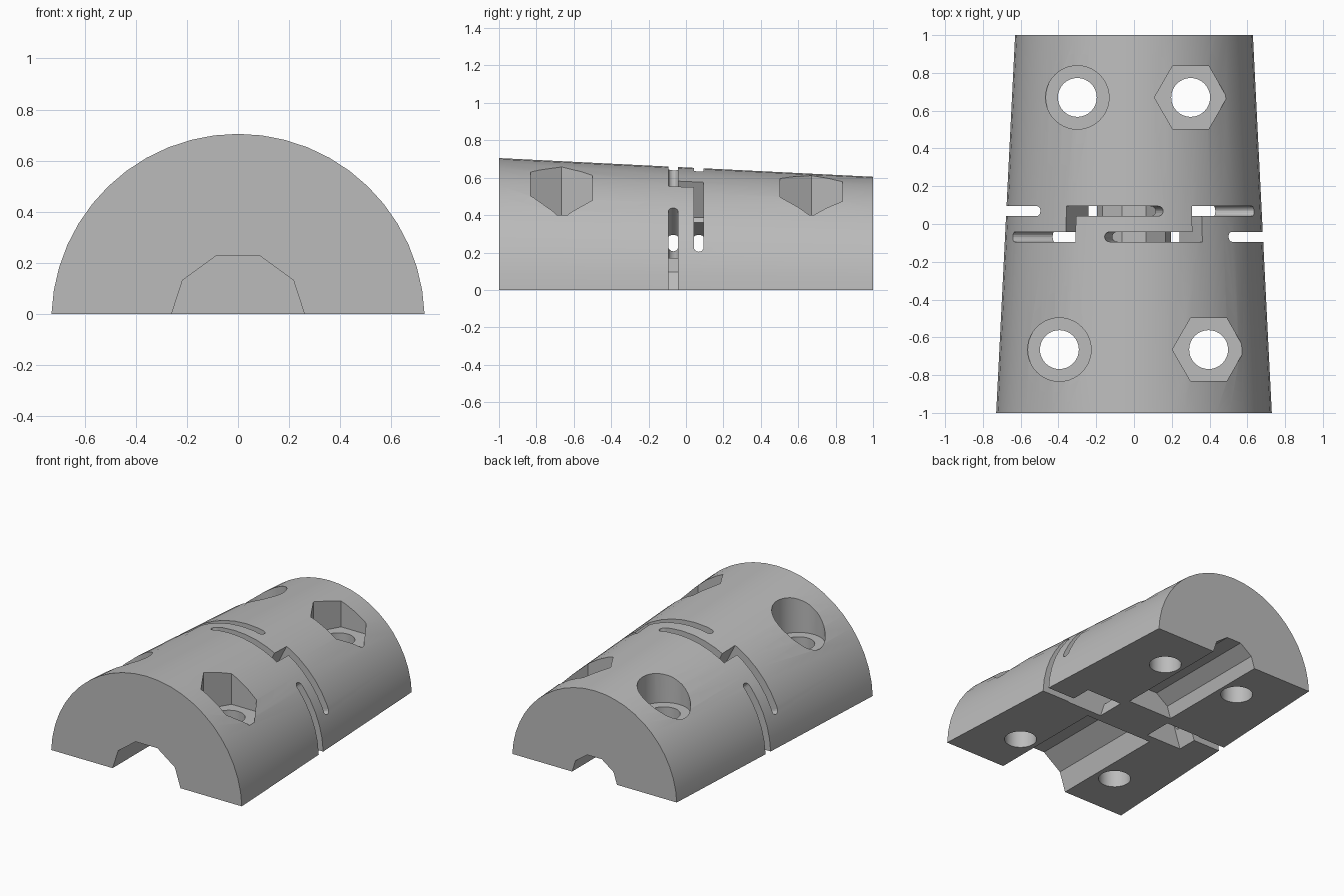
import bpy
import bmesh
from math import sin, cos, asin, pi, radians
from mathutils import Vector

AXIS_Z = -0.025        # height of the cone axis
SLOT_Y, SLOT_W = 0.068, 0.052

if "Cube" in bpy.data.objects:
    bpy.data.objects.remove(bpy.data.objects["Cube"])

grey = bpy.data.materials.new("plain grey")
grey.use_nodes = True
GREY = (0.5, 0.5, 0.5, 1)
grey.diffuse_color = GREY
grey.node_tree.nodes["Principled BSDF"].inputs["Base Color"].default_value = GREY


def loft(name, start, end):
    """Closed solid between two loops with the same number of points."""
    bm = bmesh.new()
    a = [bm.verts.new(p) for p in start]
    b = [bm.verts.new(p) for p in end]
    n = len(a)
    bm.faces.new(a)
    bm.faces.new(b[::-1])
    for i in range(n):
        j = (i + 1) % n
        bm.faces.new((a[i], b[i], b[j], a[j]))
    bmesh.ops.recalc_face_normals(bm, faces=bm.faces)
    mesh = bpy.data.meshes.new(name)
    bm.to_mesh(mesh)
    bm.free()
    mesh.materials.append(grey)
    obj = bpy.data.objects.new(name, mesh)
    bpy.context.collection.objects.link(obj)
    return obj


def polar(r, deg, y):
    a = radians(deg)
    return Vector((r * cos(a), y, AXIS_Z + r * sin(a)))


def arc(r, a0, a1, steps, y):
    return [polar(r, a0 + (a1 - a0) * i / steps, y) for i in range(steps + 1)]


def half_round(r, y):
    a = asin(-AXIS_Z / r) * 180 / pi
    return arc(r, a, 180 - a, 24, y)


body = loft("tapered_half_shell", half_round(0.73, -1), half_round(0.63, 1))


def cut(cutter):
    cutter.hide_render = True
    mod = body.modifiers.new("cut", "BOOLEAN")
    mod.operation = "DIFFERENCE"
    mod.solver = "EXACT"
    mod.object = cutter
    bpy.context.view_layer.objects.active = body
    bpy.ops.object.modifier_apply(modifier=mod.name)
    bpy.data.objects.remove(cutter)


def band(r0, r1, a0, a1, steps, y0, y1):
    """Remove a ring sector around the cone axis."""
    def loop(y):
        return arc(r1, a0, a1, steps, y) + arc(r0, a1, a0, steps, y)
    cut(loft("ring_cutter", loop(y0), loop(y1)))


def post(x, y, r, sides, z0, z1):
    """Remove an upright prism."""
    def loop(z):
        return [(x + r * cos(2 * pi * i / sides), y + r * sin(2 * pi * i / sides), z)
                for i in range(sides)]
    cut(loft("bolt_cutter", loop(z0), loop(z1)))


def slot_end(deg, y):
    """Remove a radial pin, which rounds off the end of a slot."""
    a = radians(deg)
    along = Vector((-sin(a), 0, cos(a)))

    def loop(r):
        c, h = polar(r, deg, y), SLOT_W / 2
        return [c + along * h * cos(t) + Vector((0, h * sin(t), 0))
                for t in (2 * pi * i / 16 for i in range(16))]
    cut(loft("slot_end_cutter", loop(0.38), loop(0.9)))


def slot(a0, a1, y):
    band(0.38, 0.9, a0, a1, 10, y - SLOT_W / 2, y + SLOT_W / 2)


# ten-sided cable channels from both ends, with a web left between them
for r, y0, y1 in ((0.268, -1.1, -0.155), (0.18, 0.16, 1.1)):
    cut(loft("channel_cutter", arc(r, 0, 324, 9, y0), arc(r, 0, 324, 9, y1)))

# inner ring cavity around the web
band(0.205, 0.478, -36, 216, 7, -0.1, 0.1)

# stepped slots and open edge slots, repeated by a half turn
for s in (1, -1):
    def turn(a):
        return a if s == 1 else 180 - a
    slot(turn(22), turn(63), s * SLOT_Y)
    slot_end(turn(22), s * SLOT_Y)
    slot(turn(58), turn(101), -s * SLOT_Y)
    slot_end(turn(101), -s * SLOT_Y)
    band(0.38, 0.9, turn(58), turn(63), 2, -SLOT_Y, SLOT_Y)
    slot(turn(-12), turn(40.6), -s * SLOT_Y)
    slot_end(turn(40.6), -s * SLOT_Y)

# bolt holes with round seats on one side and hexagonal seats on the other
for x, y in ((0.395, -0.665), (0.3, 0.67)):
    post(-x, y, 0.168, 40, 0.4, 1)
    post(x, y, 0.192, 6, 0.4, 1)
    for side in (-x, x):
        post(side, y, 0.103, 32, -0.2, 0.8)

# crisp edges, with only the fine facets of the bores smoothed
for o in bpy.context.selected_objects:
    o.select_set(False)
body.select_set(True)
bpy.context.view_layer.objects.active = body
bpy.ops.object.shade_smooth_by_angle(angle=radians(12))
